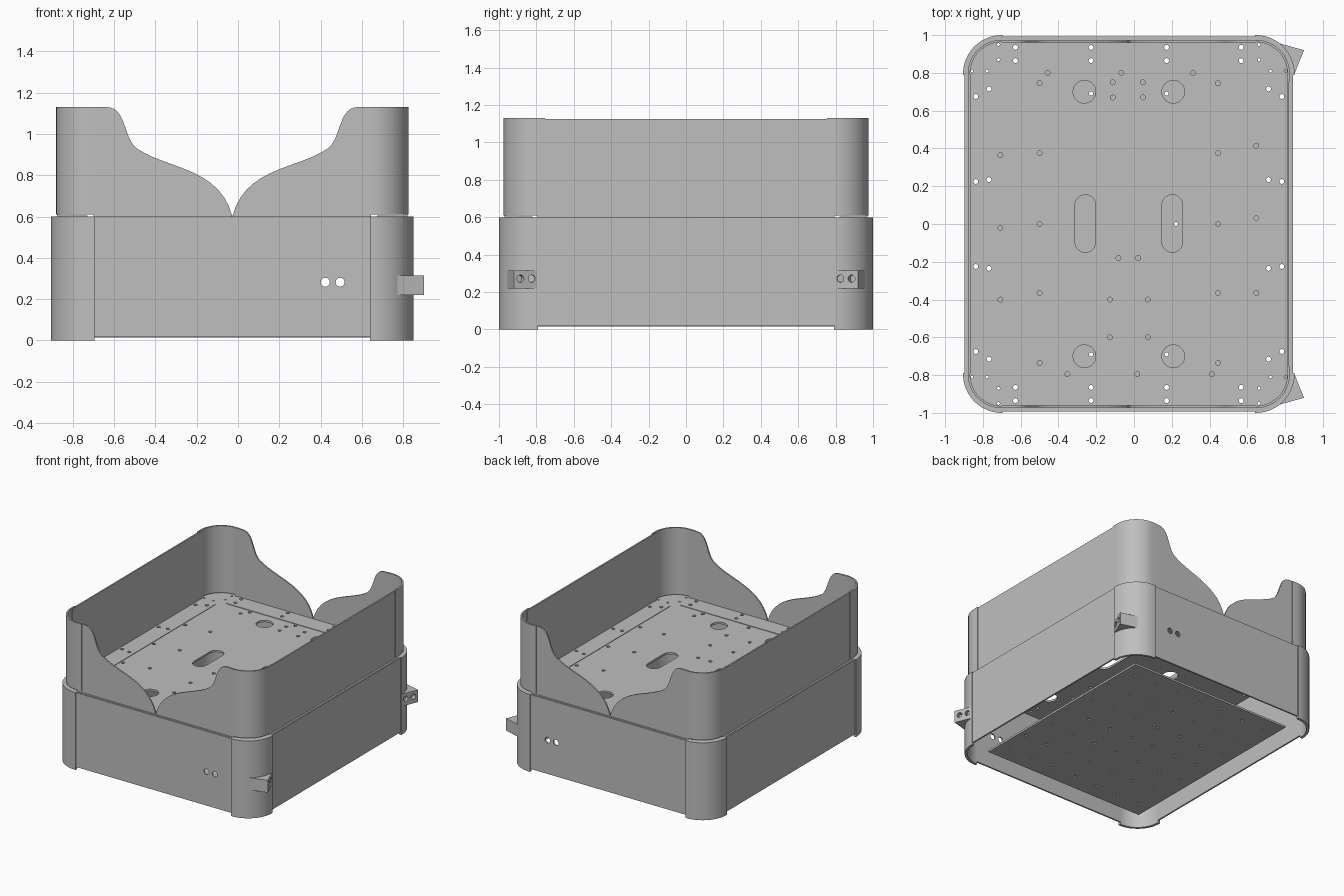
import bpy, bmesh, math
from mathutils import Vector, Matrix
from mathutils.geometry import interpolate_bezier

if "Cube" in bpy.data.objects:
    bpy.data.objects.remove(bpy.data.objects["Cube"])

CX = -0.0275              # body centre in x
HX, HY, R = 0.8775, 1.0, 0.205   # half sizes and corner radius of the body

grey = bpy.data.materials.new("sheet_grey")
grey.use_nodes = True
colour = (0.52, 0.52, 0.52, 1)
grey.diffuse_color = colour
grey.node_tree.nodes["Principled BSDF"].inputs["Base Color"].default_value = colour


def add_prism(bm, pts, lo, hi, upright=False):
    """Extrude an outline along z, or along y when upright."""
    def place(a, b, h):
        return (a + CX, h, b) if upright else (a + CX, b, h)
    verts = [bm.verts.new(place(a, b, lo)) for a, b in pts]
    face = bm.faces.new(verts)
    new = bmesh.ops.extrude_face_region(bm, geom=[face])["geom"]
    shift = Vector((0, hi - lo, 0) if upright else (0, 0, hi - lo))
    bmesh.ops.translate(bm, verts=[g for g in new if isinstance(g, bmesh.types.BMVert)], vec=shift)


def finish(name, bm):
    bmesh.ops.recalc_face_normals(bm, faces=bm.faces)
    mesh = bpy.data.meshes.new(name)
    bm.to_mesh(mesh)
    bm.free()
    mesh.materials.append(grey)
    ob = bpy.data.objects.new(name, mesh)
    bpy.context.collection.objects.link(ob)
    return ob


def prism(name, pts, lo, hi, upright=False):
    bm = bmesh.new()
    add_prism(bm, pts, lo, hi, upright)
    return finish(name, bm)


def rect(x0, x1, y0, y1):
    return [(x0, y0), (x1, y0), (x1, y1), (x0, y1)]


def arc(cx, cy, r, a0, a1, n):
    steps = [math.radians(a0 + (a1 - a0) * i / n) for i in range(n + 1)]
    return [(cx + r * math.cos(a), cy + r * math.sin(a)) for a in steps]


def circle(x, y, r, n=16):
    return arc(x, y, r, 0, 360 - 360 / n, n - 1)


def mirror(pts, sx, sy):
    return [(x * sx, y * sy) for x, y in pts]


def cut(ob, cutter):
    cutter.hide_render = True
    mod = ob.modifiers.new("holes", "BOOLEAN")
    mod.operation, mod.solver, mod.object = "DIFFERENCE", "EXACT", cutter
    bpy.context.view_layer.update()
    deps = bpy.context.evaluated_depsgraph_get()
    mesh = bpy.data.meshes.new_from_object(ob.evaluated_get(deps))
    ob.modifiers.clear()
    ob.data = mesh
    bpy.data.objects.remove(cutter)


def drill(ob, outlines, lo, hi, upright=False):
    bm = bmesh.new()
    for pts in outlines:
        add_prism(bm, pts, lo, hi, upright)
    cut(ob, finish("hole_cutter", bm))


SIDES = [("right", -1), ("left", 1)]
ENDS = [("front", -1), ("back", 1)]
PX, PY = HX - R, HY - R   # corner arc centres


def post(r, wall, ext):
    """Quarter round shell with short straight flanges."""
    outer = arc(PX, PY, r, 0, 90, 16)
    inner = arc(PX, PY, r - wall, 90, 0, 16)
    return ([(PX + r, PY - ext)] + outer + [(PX - ext, PY + r), (PX - ext, PY + r - wall)]
            + inner + [(PX + r - wall, PY - ext)])


# Corner posts of the base and of the raised rim, with angled brackets on one side
bracket = [(0.76, 0.967), (0.9275, 0.92), (0.875, 0.79), (0.82, 0.8)]
for side, sx in SIDES:
    for end, sy in ENDS:
        prism(f"base_post_{end}_{side}", mirror(post(R, 0.02, 0.005), sx, sy), 0, 0.6)
        prism(f"rim_post_{end}_{side}", mirror(post(R - 0.025, 0.012, 0.04), sx, sy), 0.61, 1.13)
for end, sy in ENDS:
    ob = prism(f"bracket_{end}", mirror(bracket, 1, sy), 0.22, 0.315)
    normal = Vector((0.13, -0.055 * sy, 0)).normalized()
    bm = bmesh.new()
    for y in (0.825, 0.885):
        x = 0.875 + (y - 0.79) * 0.4
        spot = Matrix.Translation((x + CX, y * sy, 0.272)) @ normal.to_track_quat("Z", "Y").to_matrix().to_4x4()
        bmesh.ops.create_cone(bm, cap_ends=True, segments=16, radius1=0.02, radius2=0.02, depth=0.06, matrix=spot)
    cut(ob, finish("hole_cutter", bm))

# Scalloped outline of the rim end panels
half = []
for ends in (((0, 0.6), (0.06, 0.84), (0.32, 0.83), (0.4625, 0.93)),
             ((0.4625, 0.93), (0.53, 0.98), (0.51, 1.13), (0.61, 1.13))):
    p, h1, h2, q = [Vector((a, b, 0)) for a, b in ends]
    half += [(v.x, v.y) for v in interpolate_bezier(p, h1, h2, q, 14)][1:]
right_top = half + [(PX, 1.13)]
scallop = ([(-PX, 0.59), (PX, 0.59)] + right_top[::-1] + [(0, 0.6)] + mirror(right_top, -1, 1))

# End panels, with two through holes in each base panel
for end, sy in ENDS:
    a, b = sorted((sy * (HY - 0.02), sy * (HY - 0.008)))
    ob = prism(f"base_panel_{end}", rect(-PX, PX, 0.02, 0.597), a, b, True)
    drill(ob, [circle(x, 0.282, 0.022) for x in (0.45, 0.522)], a - 0.1, b + 0.1, True)
    a, b = sorted((sy * (HY - 0.04), sy * (HY - 0.029)))
    prism(f"rim_panel_{end}", scallop, a, b, True)

# Side panels
for side, sx in SIDES:
    a, b = sorted((sx * (HX - 0.02), sx * (HX - 0.008)))
    prism(f"base_panel_{side}", rect(a, b, -PY, PY), 0.02, 0.597)
    a, b = sorted((sx * (HX - 0.04), sx * (HX - 0.029)))
    prism(f"rim_panel_{side}", rect(a, b, -PY, PY), 0.59, 1.125)

# Hole groups for the deck
rim_holes = [(sx * x, sy * y) for sx in (-1, 1) for sy in (-1, 1)
             for x, y in ((0.81, 0.675), (0.74, 0.715), (0.81, 0.225), (0.74, 0.235))]
rim_holes += [(x, sy * y) for x in (-0.6, -0.2, 0.2, 0.595) for y in (0.865, 0.935) for sy in (-1, 1)]
deck_holes = [(sx * 0.4725, y) for sx in (-1, 1) for y in (-0.735, -0.365, 0, 0.375, 0.745)]
deck_holes += [(-0.68, y) for y in (-0.4, -0.02, 0.365)] + [(0.675, y) for y in (-0.365, 0.03, 0.415)]
deck_holes += [(x, 0.8) for x in (-0.43, -0.04, 0.34)] + [(x, -0.795) for x in (-0.325, 0.045, 0.44)]
deck_holes += [(x, y) for x in (-0.085, 0.075) for y in (0.67, 0.75)]
deck_holes += [(x, y) for x in (-0.1, 0.1) for y in (-0.6, -0.4)]
deck_holes += [(x, -0.18) for x in (-0.055, 0.05)]
corner_holes = [(sx * x, sy * y) for sx in (-1, 1) for sy in (-1, 1)
                for x, y in ((0.83, 0.81), (0.75, 0.81), (0.69, 0.87), (0.69, 0.95))]
small = [circle(x, y, 0.013, 12) for x, y in rim_holes + deck_holes]
small += [circle(x, y, 0.008, 8) for x, y in corner_holes]
large = [circle(sx * 0.235, sy * 0.7, 0.06, 32) for sx in (-1, 1) for sy in (-1, 1)]
slots = [arc(x, 0.1, 0.055, 0, 180, 12) + arc(x, -0.095, 0.055, 180, 360, 12) for x in (-0.23, 0.23)]

# Deck with rounded corners
r = R - 0.015
outline = []
for sx, sy, start in ((1, 1, 0), (-1, 1, 90), (-1, -1, 180), (1, -1, 270)):
    outline += arc(sx * PX, sy * PY, r, start, start + 90, 12)
deck = prism("deck", outline, 0.585, 0.6)
drill(deck, small + large + slots, 0.5, 0.7)

# Thin edge strips lying on the deck
for side, sx in SIDES:
    a, b = sorted((sx * 0.7, sx * 0.835))
    ob = prism(f"edge_strip_{side}", rect(a, b, -0.765, 0.765), 0.599, 0.604)
    drill(ob, [circle(x, y, 0.013, 12) for x, y in rim_holes if abs(x) > 0.7], 0.5, 0.7)
for end, sy in ENDS:
    a, b = sorted((sy * 0.82, sy * 0.958))
    ob = prism(f"edge_strip_{end}", rect(-0.65, 0.65, a, b), 0.599, 0.604)
    drill(ob, [circle(x, y, 0.013, 12) for x, y in rim_holes if abs(y) > 0.8], 0.5, 0.7)

# Smaller bottom plate with a scatter of mounting holes
bottom = prism("bottom_plate", rect(-0.7, 0.7, -0.815, 0.815), 0.015, 0.03)
drill(bottom, [circle(-0.6 + 0.2 * i + 0.05 * (j % 2), -0.69 + 0.23 * j, 0.011, 10)
               for i in range(7) for j in range(7)], -0.1, 0.1)

# Smooth the rounded walls and keep folded edges sharp
bpy.ops.object.select_all(action="DESELECT")
for ob in bpy.context.collection.objects:
    if ob.type == "MESH":
        ob.select_set(True)
        bpy.context.view_layer.objects.active = ob
bpy.ops.object.shade_smooth_by_angle(angle=math.radians(30))
